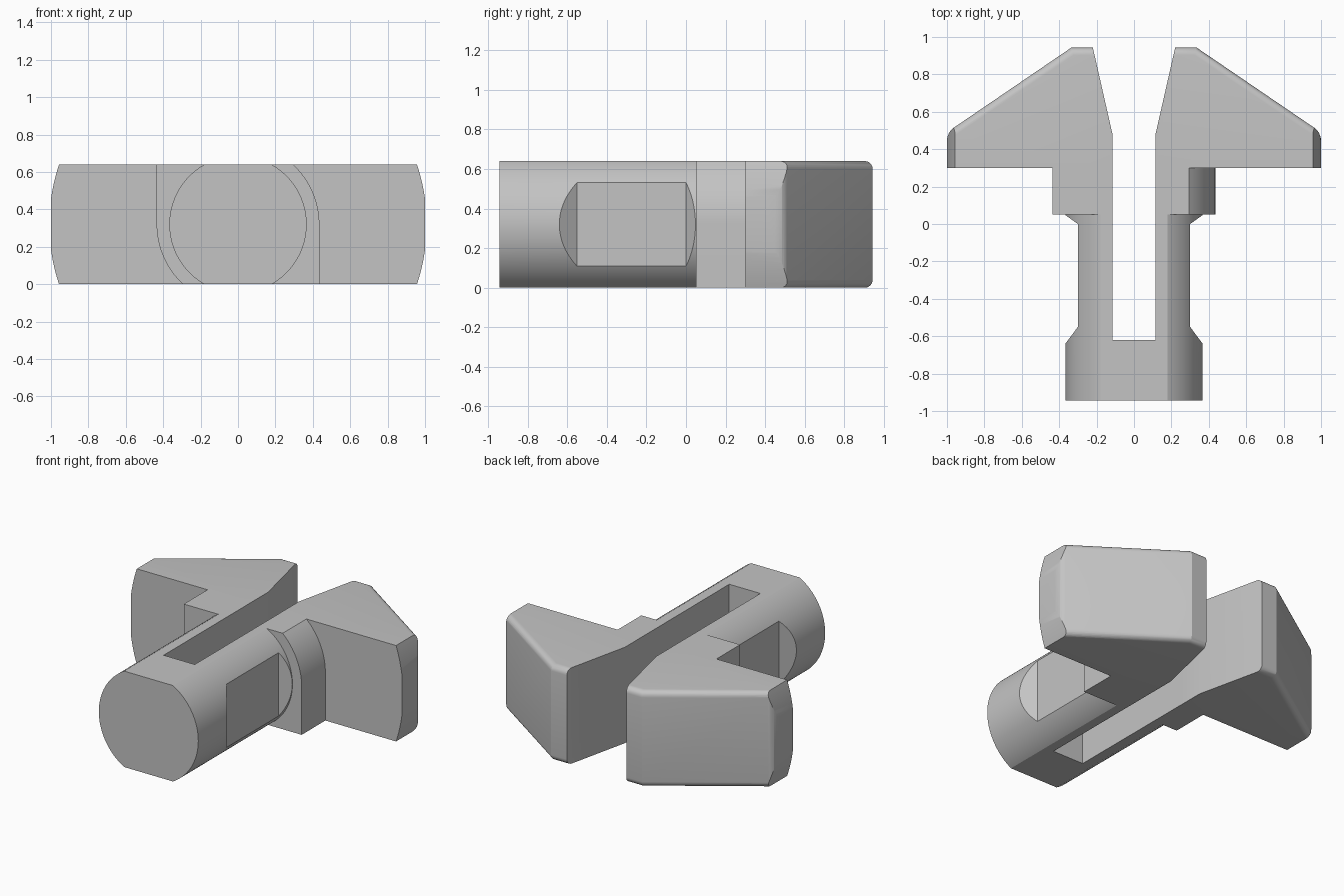
import bpy, bmesh, math
from mathutils import Matrix, Vector

cube = bpy.data.objects.get("Cube")
if cube:
    bpy.data.objects.remove(cube)

H = 0.64           # overall thickness
MID = H / 2
SLOT = 0.115       # half width of the central slot
BACK = 0.943

metal = bpy.data.materials.new("plain grey metal")
metal.use_nodes = True
grey = (0.55, 0.55, 0.55, 1)
metal.diffuse_color = grey
metal.node_tree.nodes["Principled BSDF"].inputs["Base Color"].default_value = grey


def prism(name, points, direction, pick_edges=None):
    """Extrude a closed outline; optionally round the picked edges."""
    bm = bmesh.new()
    face = bm.faces.new([bm.verts.new(p) for p in points])
    result = bmesh.ops.extrude_face_region(bm, geom=[face])
    moved = [g for g in result["geom"] if isinstance(g, bmesh.types.BMVert)]
    bmesh.ops.translate(bm, verts=moved, vec=direction)
    bmesh.ops.recalc_face_normals(bm, faces=bm.faces)
    if pick_edges:
        bmesh.ops.bevel(bm, geom=[e for e in bm.edges if pick_edges(e)],
                        offset=0.04, segments=6, profile=0.5, affect="EDGES")
    mesh = bpy.data.meshes.new(name)
    bm.to_mesh(mesh)
    bm.free()
    mesh.materials.append(metal)
    obj = bpy.data.objects.new(name, mesh)
    bpy.context.collection.objects.link(obj)
    return obj


def activate(obj):
    bpy.ops.object.select_all(action="DESELECT")
    obj.select_set(True)
    bpy.context.view_layer.objects.active = obj


def turn_round(obj, radius, sides):
    """Keep only what lies inside a cylinder along the main axis."""
    bpy.ops.mesh.primitive_cylinder_add(vertices=sides, radius=radius, depth=4,
                                        location=(0, 0, MID),
                                        rotation=(math.pi / 2, 0, 0))
    cutter = bpy.context.object
    cutter.hide_render = True
    cutter.data.materials.append(metal)
    activate(obj)
    mod = obj.modifiers.new("turned", "BOOLEAN")
    mod.operation = "INTERSECT"
    mod.solver = "EXACT"
    mod.object = cutter
    bpy.ops.object.modifier_apply(modifier=mod.name)
    bpy.data.objects.remove(cutter)


def opposite(obj, name):
    """Copy a part half a turn around the main axis."""
    twin = obj.copy()
    twin.data = obj.data.copy()
    twin.name = name
    centre = Matrix.Translation((0, 0, MID))
    twin.data.transform(centre @ Matrix.Rotation(math.pi, 4, "Y") @ centre.inverted())
    bpy.context.collection.objects.link(twin)
    return twin


# Slotted shaft with a flat on each side
half = [(SLOT, -0.62), (SLOT, 0.05), (0.37, 0.05), (0.30, 0.0), (0.30, -0.55),
        (0.367, -0.64), (0.4, -0.64), (0.4, -BACK)]
outline = half + [(-x, y) for x, y in reversed(half)]
shaft = prism("shaft", [(x, y, 0) for x, y in outline], Vector((0, 0, H)))
turn_round(shaft, 0.367, 128)

# Collar halves: one square corner, one rounded corner each
R = 0.435
top_angle = math.asin(MID / R)
arc = [(R * math.cos(top_angle * i / 16), MID + R * math.sin(top_angle * i / 16))
       for i in range(17)]
section = [(SLOT, 0), (R, 0)] + arc + [(SLOT, H)]
collar = prism("left_collar", [(x, 0.05, z) for x, z in section], Vector((0, 0.25, 0)))


# Wedge jaws with rounded rear edges
def rear_edge(edge):
    a, b = (v.co for v in edge.verts)
    upright = abs(a.z - b.z) > 0.1
    return min(a.y, b.y) > 0.485 and (not upright or a.x > 0.9)


plan = [(SLOT, 0.30), (1, 0.30), (1, 0.49), (0.335, BACK), (0.22, BACK), (SLOT, 0.48)]
jaw = prism("left_jaw", [(x, y, 0) for x, y in plan], Vector((0, 0, H)), rear_edge)
turn_round(jaw, 1.009, 256)

parts = [shaft, collar, jaw,
         opposite(collar, "right_collar"), opposite(jaw, "right_jaw")]
for part in parts:
    activate(part)
    bpy.ops.object.shade_smooth_by_angle(angle=math.radians(25))
